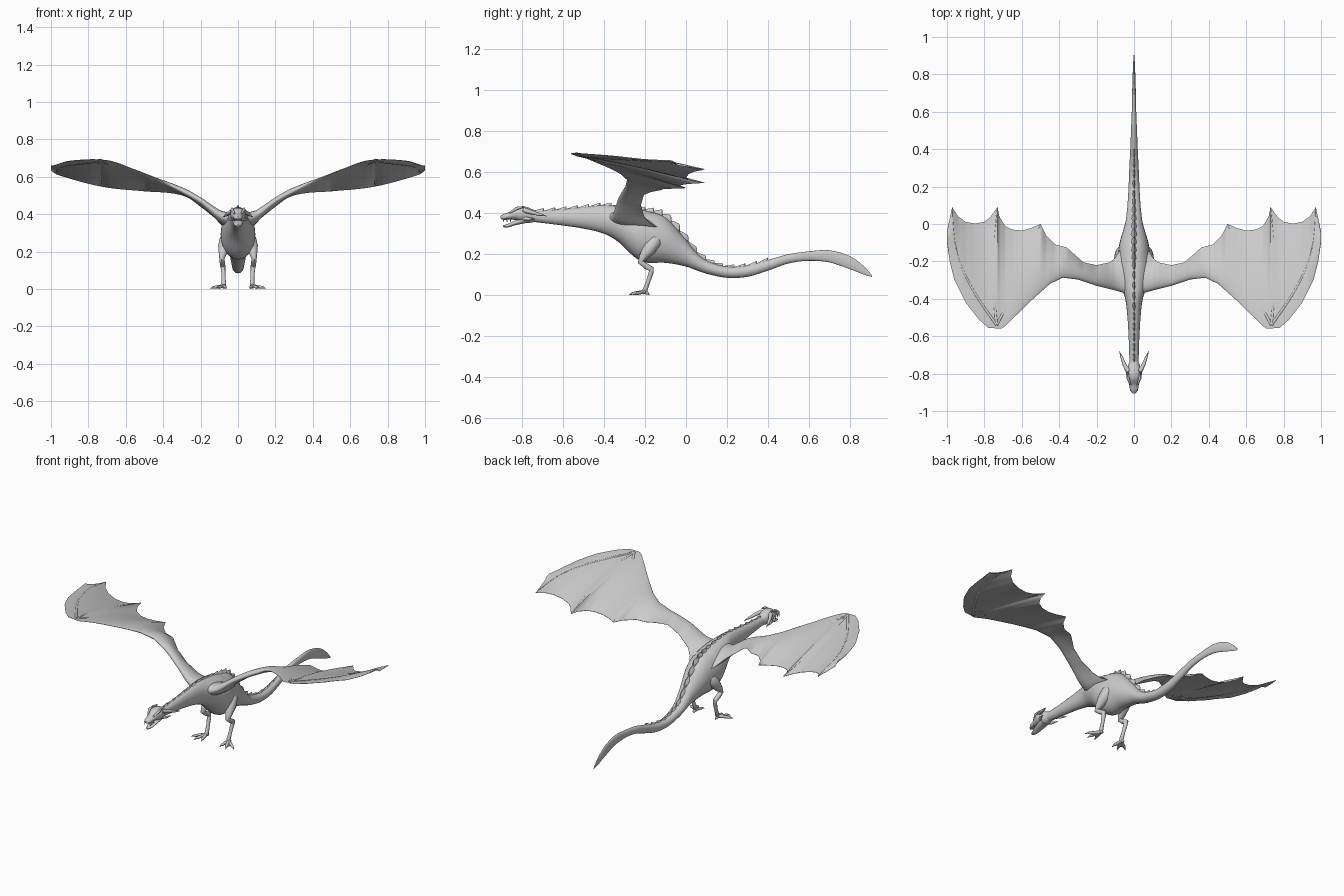
import bpy, bmesh, math
from mathutils import Vector

if "Cube" in bpy.data.objects:
    bpy.data.objects.remove(bpy.data.objects["Cube"])


def interp(t, x, k=0, smooth=True):
    """Interpolate column k+1 of table t at x (smooth hermite or linear)."""
    x = min(max(x, t[0][0]), t[-1][0])
    n = len(t)
    i = next(j for j in range(n - 1) if x <= t[j + 1][0])
    x0, x1, a, b = t[i][0], t[i + 1][0], t[i][k + 1], t[i + 1][k + 1]
    h = x1 - x0
    s = (x - x0) / h
    if not smooth:
        return a + (b - a) * s

    def slope(j):
        p, q = t[max(j - 1, 0)], t[min(j + 1, n - 1)]
        return (q[k + 1] - p[k + 1]) / (q[0] - p[0])
    return ((2*s**3 - 3*s*s + 1) * a + (s**3 - 2*s*s + s) * h * slope(i)
            + (3*s*s - 2*s**3) * b + (s**3 - s*s) * h * slope(i + 1))


def skin(name, strips, mirror=False, angle=50):
    """Skin lists of closed rings into one capped mesh object."""
    bm = bmesh.new()
    for rings in strips:
        vs = [[bm.verts.new(p) for p in r] for r in rings]
        n = len(vs[0])
        for a, b in zip(vs, vs[1:]):
            for i in range(n):
                bm.faces.new((a[i], a[(i + 1) % n], b[(i + 1) % n], b[i]))
        bm.faces.new(vs[0])
        bm.faces.new(vs[-1])
    bmesh.ops.recalc_face_normals(bm, faces=bm.faces)
    me = bpy.data.meshes.new(name)
    bm.to_mesh(me)
    bm.free()
    ob = bpy.data.objects.new(name, me)
    bpy.context.collection.objects.link(ob)
    if mirror:
        m = ob.modifiers.new("mirror", 'MIRROR')
        m.use_mirror_merge = False
    bpy.ops.object.select_all(action='DESELECT')
    ob.select_set(True)
    bpy.context.view_layer.objects.active = ob
    bpy.ops.object.shade_smooth_by_angle(angle=math.radians(angle))
    return ob


def loft(tbl, steps, n=24, power=1.0):
    """Rings along y from rows (y, z_top, z_bottom, half_width)."""
    rings = []
    for s in range(steps + 1):
        y = tbl[0][0] + (tbl[-1][0] - tbl[0][0]) * s / steps
        top, bot, w = (interp(tbl, y, k) for k in range(3))
        ring = []
        for i in range(n):
            a = 2 * math.pi * i / n
            c, d = math.cos(a), math.sin(a)
            ring.append((w * math.copysign(abs(c) ** power, c), y,
                         (top + bot) / 2 + (top - bot) / 2 * d))
        rings.append(ring)
    return rings


def tube(pts, n=10):
    """Rings around a path of (x, y, z, radius)."""
    P = [Vector(p[:3]) for p in pts]
    rings = []
    for i, p in enumerate(P):
        d = (P[min(i + 1, len(P) - 1)] - P[max(i - 1, 0)]).normalized()
        u = d.cross(Vector((1, 0.13, 0.07))).normalized()
        v = d.cross(u)
        rings.append([p + pts[i][3] * (u * math.cos(2*math.pi*j/n) + v * math.sin(2*math.pi*j/n))
                      for j in range(n)])
    return rings


# Body: neck, belly, tail and upright tail blade
BODY = [(-.80, .415, .365, .026), (-.72, .412, .355, .025), (-.6, .42, .34, .029),
        (-.5, .43, .325, .035), (-.4, .44, .30, .047), (-.33, .435, .26, .07),
        (-.25, .425, .185, .09), (-.2, .415, .16, .092), (-.1, .38, .158, .077),
        (0, .272, .14, .048), (.05, .21, .122, .04), (.1, .17, .105, .035),
        (.2, .14, .085, .029), (.3, .145, .09, .025), (.4, .172, .12, .02),
        (.5, .2, .155, .016), (.6, .214, .168, .012), (.7, .219, .16, .01),
        (.8, .19, .127, .007), (.87, .14, .1, .004), (.908, .096, .089, .001)]
skin("body", [loft(BODY, 110)])

# Head and lower jaw
skin("head", [loft([(-.905, .386, .374, .008), (-.89, .396, .367, .02), (-.86, .407, .37, .026),
                    (-.83, .428, .366, .036), (-.80, .434, .357, .042), (-.77, .428, .352, .036),
                    (-.73, .41, .36, .022)], 24)])
skin("lower_jaw", [loft([(-.893, .341, .332, .008), (-.87, .348, .331, .017),
                         (-.83, .366, .342, .026), (-.78, .385, .352, .03)], 14)])
skin("horns", [tube([(.03, -.79, .415, .013), (.05, -.755, .405, .01),
                     (.065, -.715, .394, .007), (.078, -.68, .386, .001)]),
               tube([(.03, -.79, .375, .01), (.046, -.765, .372, .007), (.055, -.735, .372, .001)]),
               tube([(.018, -.86, .402, .004), (.032, -.825, .424, .008), (.032, -.79, .432, .003)])],
     mirror=True)
skin("teeth", [tube([(.018 - .003 * i * (i == 0), y, .374, .004), (.018, y, .356, .0006)], 6)
               for i, y in enumerate((-.89, -.873, -.856))], mirror=True)

# Dorsal spikes: backswept wedges following the back line
spikes = []
y = -.72
while y < .42:
    big = max(0, 1 - abs(y + .06) / .2)
    h, L, w = .012 + .026 * big, .026, .01 + .006 * big

    def base(yy, dz=0):
        return interp(BODY, yy) + dz
    tip_y = y + L * .9
    rings = []
    for yy, up, ww in ((y - L, 0, .3), (y, h * .55, 1), (tip_y, h, .6), (tip_y + .004, h * .8, .3)):
        zt, zb = base(yy, up), base(yy + .006, -.015)
        rings.append([(0, yy, zt), (w * ww, yy, (zt + zb) / 2), (w * ww, yy, zb),
                      (-w * ww, yy, zb), (-w * ww, yy, (zt + zb) / 2)])
    spikes.append(rings)
    y += .042 if -.25 < y < .12 else .055
skin("back_spikes", spikes, angle=25)

# Wing outline (x, y) for both edges, edge heights and half thickness
LEAD = [(.03, -.39), (.06, -.367), (.1, -.355), (.2, -.33), (.3, -.297), (.38, -.287), (.45, -.32),
        (.55, -.41), (.69, -.547), (.71, -.56), (.78, -.555), (.83, -.51), (.9, -.42),
        (.96, -.3), (.985, -.2), (1, -.1)]
TRAIL = [(.03, -.1), (.07, -.13), (.1, -.18), (.13, -.205), (.2, -.22), (.27, -.205), (.31, -.17),
         (.36, -.125), (.42, -.11), (.47, -.06), (.5, 0), (.55, -.022), (.6, -.035), (.65, -.03),
         (.69, -.01), (.72, .04), (.73, .09), (.77, .035), (.8, .012), (.85, .002), (.9, .012),
         (.94, .04), (.972, .09), (.985, .03), (1, -.04)]
ZLEAD = [(.03, .375), (.1, .395), (.2, .47), (.33, .54), (.45, .595), (.55, .637), (.7, .688),
         (.9, .685), (1, .655)]
ZTRAIL = [(.03, .30), (.08, .335), (.13, .385), (.2, .44), (.27, .49), (.36, .513), (.5, .523),
          (.73, .548), (.97, .613), (1, .635)]
THICK = [(.03, .045), (.1, .032), (.2, .021), (.35, .017), (.5, .011), (.7, .007), (1, .003)]


def wing_point(x, u):
    a, b = interp(LEAD, x, smooth=False), interp(TRAIL, x, smooth=False)
    za, zb = interp(ZLEAD, x), interp(ZTRAIL, x)
    return Vector((x, a + (b - a) * u, za + (zb - za) * u + .01 * math.sin(math.pi * u)))


xs = sorted({round(.03 + .97 * i / 70, 3) for i in range(71)} | {p[0] for p in TRAIL + LEAD})
us = [(1 - math.cos(math.pi * i / 18)) / 2 for i in range(19)]
wing = []
for x in xs:
    t = interp(THICK, x)
    off = [max(.0008, 2.6 * t * math.sqrt(u) * (1 - u)) for u in us]
    up = [wing_point(x, u) + Vector((0, 0, o)) for u, o in zip(us, off)]
    lo = [wing_point(x, u) - Vector((0, 0, o)) for u, o in zip(us, off)]
    wing.append(up + lo[::-1])
skin("wings", [wing], mirror=True)

# Finger bones fanning from the wing knuckle across the membrane
fingers = []
for ex, ey, bow in ((.972, .088, .07), (.73, .088, .02), (.5, -.002, -.02)):
    path = []
    for i in range(15):
        s = i / 14
        x = .735 + (ex - .735) * s + bow * math.sin(math.pi * s)
        yy = -.54 + (ey + .54) * s
        a, b = interp(LEAD, x, smooth=False), interp(TRAIL, x, smooth=False)
        p = wing_point(x, min(max((yy - a) / (b - a), .01), 1))
        path.append((p.x, p.y, p.z, .0085 - .0065 * s))
    fingers.append(tube(path, 8))
skin("wing_fingers", fingers, mirror=True)

# Legs: thigh, shin and ankle in one bent limb
skin("legs", [tube([(.055, -.13, .29, .012), (.064, -.15, .265, .034), (.074, -.18, .225, .033),
                    (.083, -.21, .185, .02), (.086, -.222, .162, .014), (.084, -.195, .142, .014),
                    (.082, -.168, .127, .014), (.08, -.17, .11, .012), (.077, -.185, .065, .01),
                    (.075, -.2, .025, .012), (.076, -.212, .008, .007)], 14)], mirror=True)

# Feet: spread toes with claws, joined by webs
toes = []
for dx, dy in ((-.012, -.062), (.03, -.07), (.066, -.045), (.0, .022)):
    path = [(.077 + dx * s, -.203 + dy * s, z, r) for s, z, r in
            ((0, .017, .01), (.4, .013, .0085), (.75, .009, .008), (.88, .0085, .005), (1.08, .002, .001))]
    toes.append(tube(path, 8))
web = [(.077, -.2), (.068, -.243), (.085, -.243), (.1, -.252), (.11, -.238), (.122, -.233)]
toes.append([[(x, yy, z) for x, yy in web] for z in (.006, .013)])
skin("feet", toes, mirror=True)
